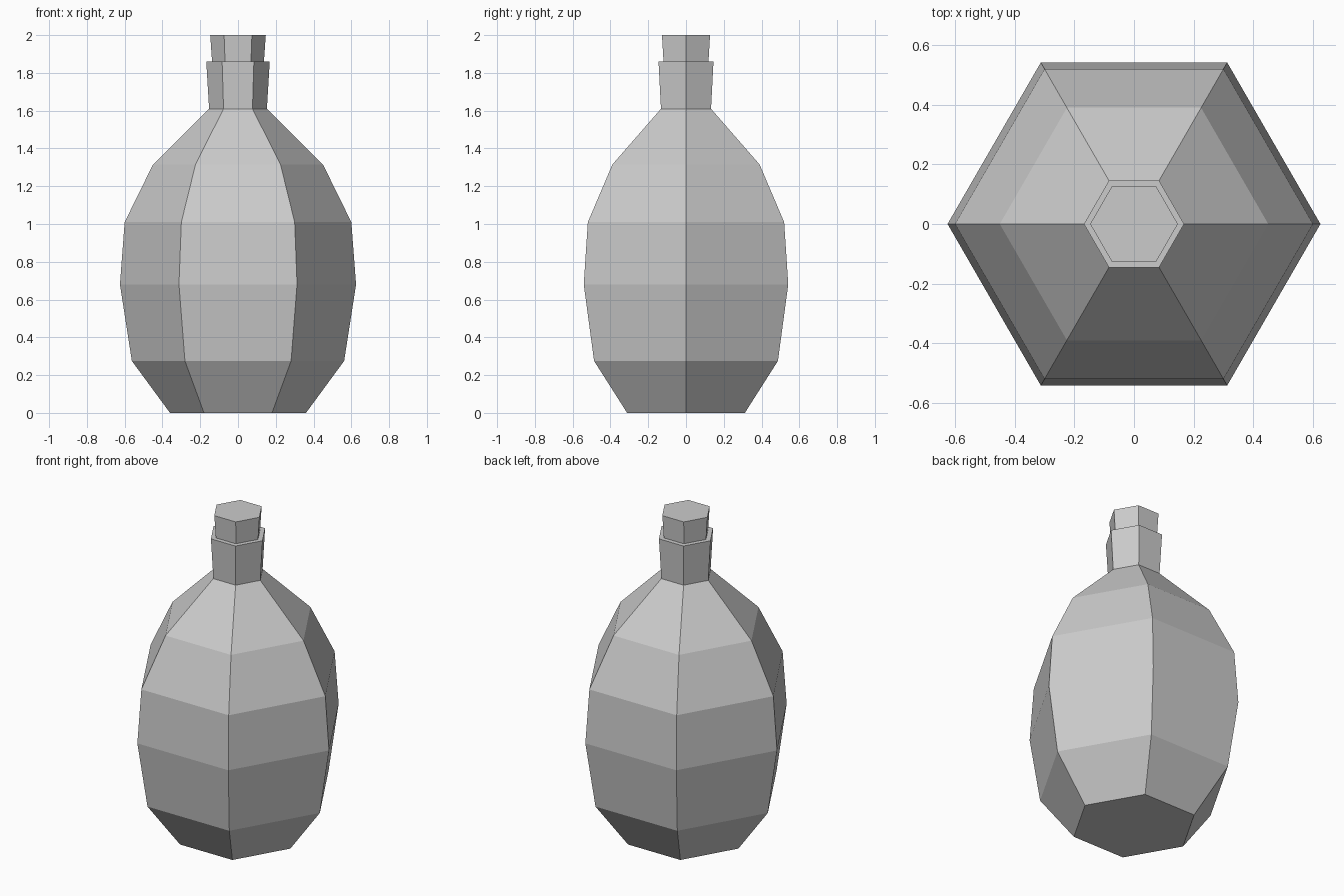
import bpy, bmesh
from math import cos, sin, pi

SIDES = 6

cube = bpy.data.objects.get("Cube")
if cube:
    bpy.data.objects.remove(cube, do_unlink=True)

grey = bpy.data.materials.new("light_grey")
grey.use_nodes = True
grey.diffuse_color = (0.6, 0.6, 0.6, 1)
grey.node_tree.nodes["Principled BSDF"].inputs["Base Color"].default_value = (0.6, 0.6, 0.6, 1)


def faceted_turning(name, profile):
    """Stack hexagonal rings along a (radius, height) profile and cap both ends."""
    bm = bmesh.new()
    rings = [[bm.verts.new((r * cos(2 * pi * i / SIDES), r * sin(2 * pi * i / SIDES), z))
              for i in range(SIDES)] for r, z in profile]
    for low, high in zip(rings, rings[1:]):
        for i in range(SIDES):
            j = (i + 1) % SIDES
            bm.faces.new((low[i], low[j], high[j], high[i]))
    bm.faces.new(rings[0][::-1])
    bm.faces.new(rings[-1])
    mesh = bpy.data.meshes.new(name)
    bm.to_mesh(mesh)
    bm.free()
    mesh.materials.append(grey)
    obj = bpy.data.objects.new(name, mesh)
    bpy.context.collection.objects.link(obj)
    return obj


# Bottle: base, belly, shoulder and flared neck
faceted_turning("bottle", [(0.36, 0), (0.562, 0.275), (0.625, 0.68), (0.6, 1.01),
                           (0.45, 1.315), (0.153, 1.61), (0.168, 1.86)])

# Stopper, set slightly into the neck
faceted_turning("stopper", [(0.136, 1.84), (0.147, 2.0)])
